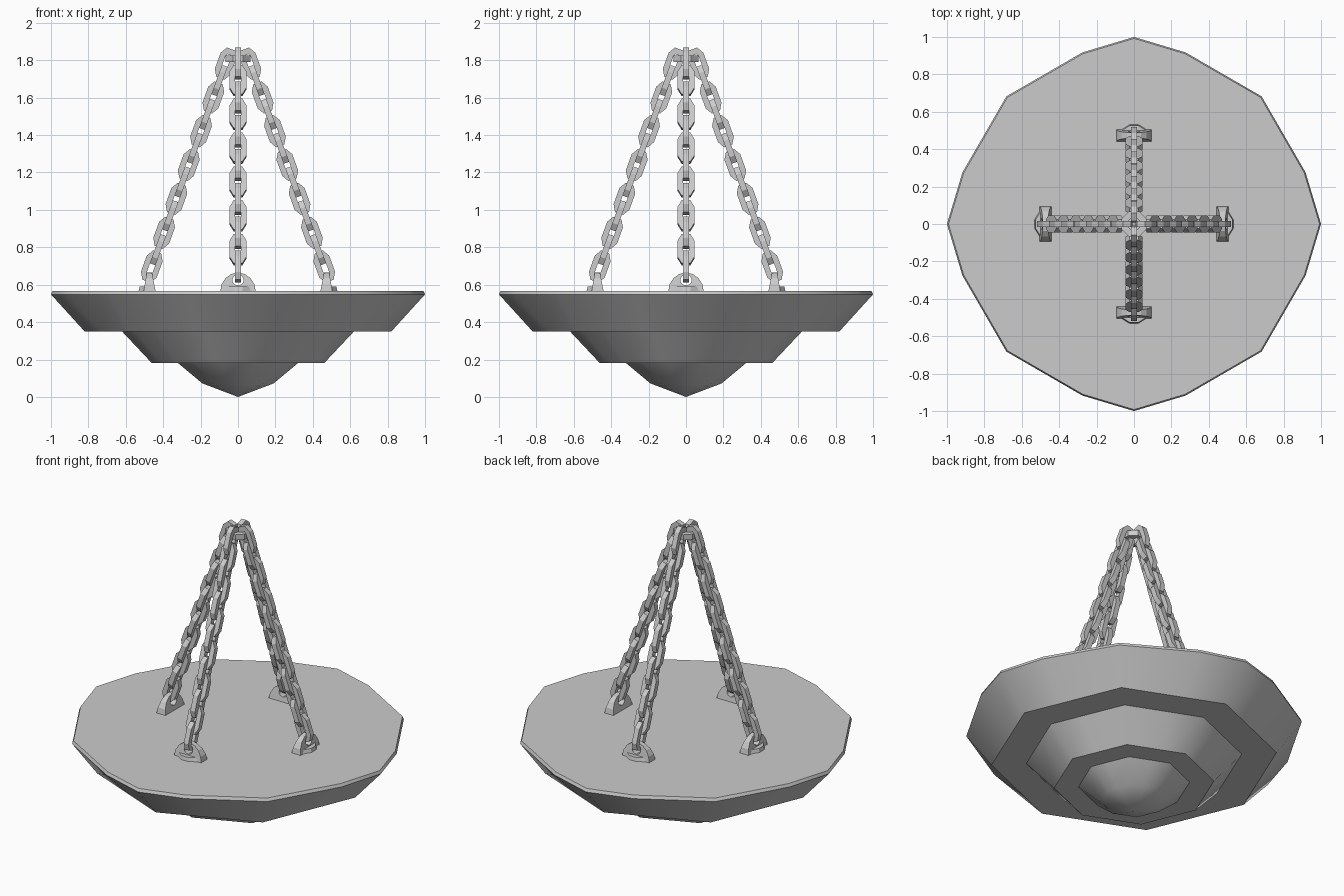
import bpy, bmesh, math
from mathutils import Matrix, Vector

if "Cube" in bpy.data.objects:
    bpy.data.objects.remove(bpy.data.objects["Cube"])


def loft(bm, loops, cyclic=False, caps=False):
    """Bridge successive point loops with quads."""
    rings = [[bm.verts.new(p) for p in lp] for lp in loops]
    n = len(rings[0])
    pairs = list(zip(rings, rings[1:])) + ([(rings[-1], rings[0])] if cyclic else [])
    for a, b in pairs:
        for i in range(n):
            j = (i + 1) % n
            bm.faces.new((a[i], a[j], b[j], b[i]))
    if caps:
        bm.faces.new(rings[0])
        bm.faces.new(rings[-1])
    return rings


def to_mesh(bm, name):
    bmesh.ops.recalc_face_normals(bm, faces=bm.faces[:])
    me = bpy.data.meshes.new(name)
    bm.to_mesh(me)
    bm.free()
    return me


def add(name, me, angle=0.0):
    ob = bpy.data.objects.new(name, me)
    ob.rotation_euler.z = angle
    bpy.context.collection.objects.link(ob)
    return ob


# Stepped bowl: octagonal tiers, rim with one bulged point per side
def bowl_ring(r, z, rim=False):
    pts = []
    for k in range(8):
        a, b = (Vector((math.cos(t), math.sin(t))) * r
                for t in (k * math.pi / 4, (k + 1) * math.pi / 4))
        if rim:
            a, b = (v * (0.965 if (k + s) % 2 else 1.0) for v, s in ((a, 0), (b, 1)))
            t = math.radians(k * 45 + (16.7 if k % 2 == 0 else 28.3))
            m = Vector((math.cos(t), math.sin(t))) * r * 0.958
        else:
            m = a.lerp(b, 0.4 if k % 2 == 0 else 0.6)
        pts += [(a.x, a.y, z), (m.x, m.y, z)]
    return pts


bm = bmesh.new()
profile = [(0.19, 0.072), (0.32, 0.18), (0.46, 0.18), (0.62, 0.35), (0.82, 0.35)]
rings = loft(bm, [bowl_ring(r, z) for r, z in profile]
             + [bowl_ring(1.0, 0.548, True), bowl_ring(0.992, 0.567, True)])
bm.faces.new(rings[-1])
tip = bm.verts.new((0, 0, 0))
for i in range(16):
    bm.faces.new((tip, rings[0][i], rings[0][(i + 1) % 16]))
bowl = add("bowl", to_mesh(bm, "bowl"))
bpy.context.view_layer.objects.active = bowl
bowl.select_set(True)
bpy.ops.object.shade_smooth_by_angle(angle=math.radians(36))
bowl.select_set(False)


# Chain: octagonal links, alternately turned by 90 degrees
def chamfered(w, l, cw, cl):
    q = [(w, cl), (cw, l)]
    return q + [(-x, y) for x, y in q[::-1]] + [(-x, -y) for x, y in q] \
        + [(x, -y) for x, y in q[::-1]]


def add_link(bm, matrix):
    out, inn = chamfered(0.045, 0.083, 0.023, 0.046), chamfered(0.015, 0.051, 0.008, 0.036)
    d = 0.016
    loft(bm, [[matrix @ Vector((x, y, z)) for x, z in lp]
              for lp, y in ((out, -d), (inn, -d), (inn, d), (out, d))], cyclic=True)


start, end = Vector((0.066, 0, 1.782)), Vector((0.461, 0, 0.697))
tilt = math.atan2(start.x - end.x, start.z - end.z)
bm = bmesh.new()
for i in range(13):
    m = Matrix.Translation(start.lerp(end, i / 12)) @ Matrix.Rotation(tilt, 4, 'Y')
    if i % 2:
        m = m @ Matrix.Rotation(math.pi / 2, 4, 'Z')
    add_link(bm, m)
chain = to_mesh(bm, "chain")

# Bracket: domed plate with an eye, thicker at the bottom
base, eye = 0.562, Vector((0, 0.625))
outer = [Vector((0.095 * math.cos(k * math.pi / 8), base + 0.103 * math.sin(k * math.pi / 8)))
         for k in range(9)]
outer += [Vector((y, base)) for y in (-0.05, 0, 0.05)]
hole = [eye + (p - eye).normalized() * 0.03 for p in outer]


def plate(loop, side):
    pts = []
    for p in loop:
        h = (p.y - base) / 0.103
        pts.append((0.44 + 0.02 * h if side < 0 else 0.505 - 0.017 * h, p.x, p.y))
    return pts


bm = bmesh.new()
loft(bm, [plate(outer, -1), plate(hole, -1), plate(hole, 1), plate(outer, 1)], cyclic=True)
# Pointed foot on the outer side of the plate
foot = [(0.46, -0.093), (0.49, -0.093), (0.532, -0.025),
        (0.532, 0.025), (0.49, 0.093), (0.46, 0.093)]
loft(bm, [[(x, y, base) for x, y in foot],
          [(x - 0.006, y * 0.93, 0.59) for x, y in foot]], caps=True)
bracket = to_mesh(bm, "bracket")

for k, side in enumerate(("right", "back", "left", "front")):
    add(side + "_chain", chain, k * math.pi / 2)
    add(side + "_bracket", bracket, k * math.pi / 2)

# Flat ring joining the four chains at the top
bm = bmesh.new()


def octagon(r, z):
    return [(r * math.cos(k * math.pi / 4 + math.pi / 8),
             r * math.sin(k * math.pi / 4 + math.pi / 8), z) for k in range(8)]


loft(bm, [octagon(0.072, 1.79), octagon(0.035, 1.79),
          octagon(0.035, 1.825), octagon(0.072, 1.825)], cyclic=True)
add("top_ring", to_mesh(bm, "top_ring"))
